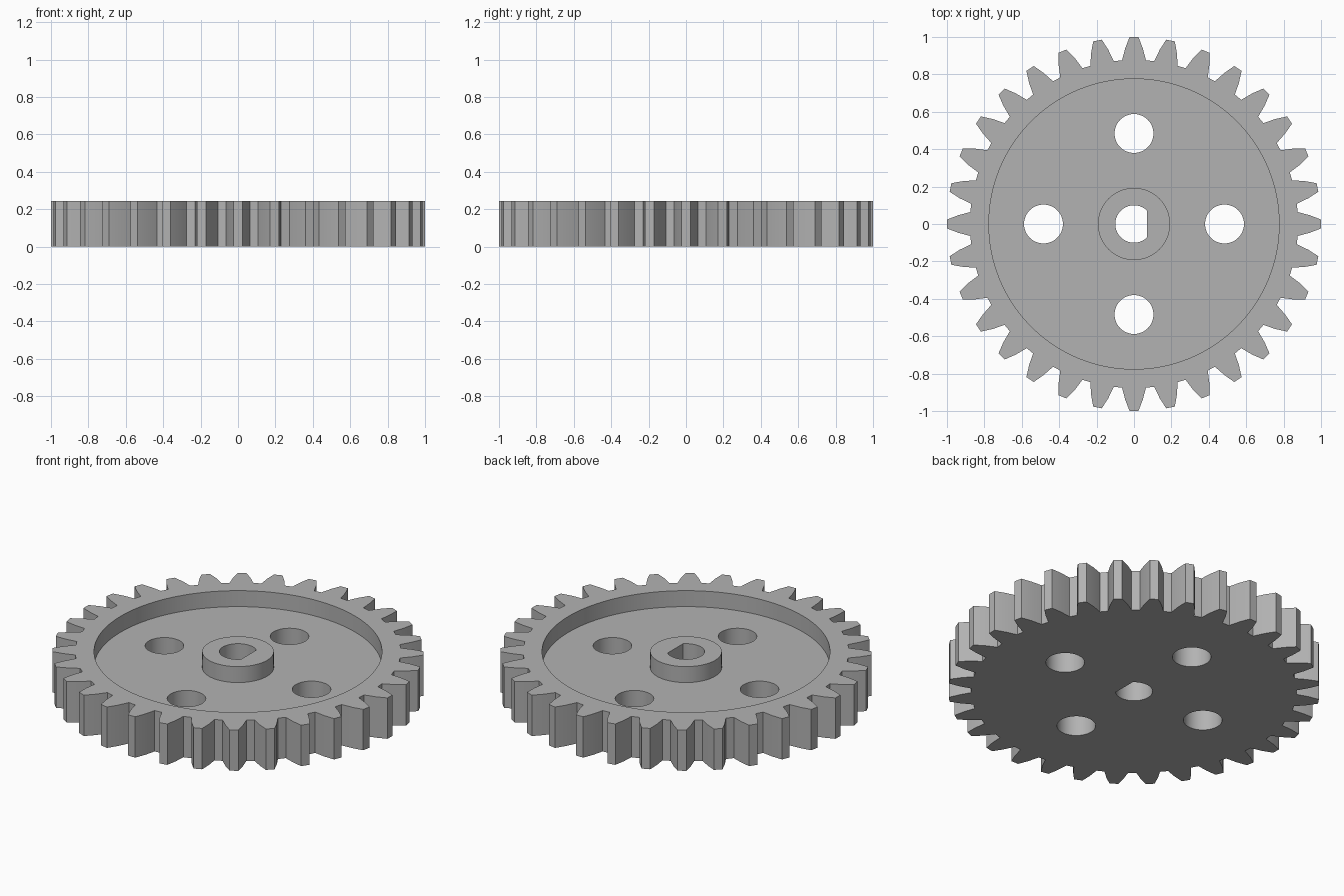
import bpy
import bmesh
from math import sin, cos, pi, radians, acos

cube = bpy.data.objects.get("Cube")
if cube:
    bpy.data.objects.remove(cube, do_unlink=True)

TEETH = 32
HEIGHT = 0.243
FLOOR = 0.148
RIM_R = 0.776
HUB_R = 0.193
BORE_R = 0.1
HOLE_R = 0.104
HOLE_DIST = 0.484

grey = bpy.data.materials.new("plain_grey")
grey.use_nodes = True
COLOUR = (0.45, 0.45, 0.45, 1)
grey.diffuse_color = COLOUR
grey.node_tree.nodes["Principled BSDF"].inputs["Base Color"].default_value = COLOUR


def circle(radius, cx=0, cy=0, count=64):
    return [(cx + radius * cos(2 * pi * i / count), cy + radius * sin(2 * pi * i / count))
            for i in range(count)]


def prism(name, outline, z0, z1):
    """Extrude a closed outline from z0 to z1."""
    bm = bmesh.new()
    face = bm.faces.new([bm.verts.new((x, y, z0)) for x, y in outline])
    top = bmesh.ops.extrude_face_region(bm, geom=[face])
    verts = [v for v in top["geom"] if isinstance(v, bmesh.types.BMVert)]
    bmesh.ops.translate(bm, verts=verts, vec=(0, 0, z1 - z0))
    bmesh.ops.recalc_face_normals(bm, faces=bm.faces)
    mesh = bpy.data.meshes.new(name)
    bm.to_mesh(mesh)
    bm.free()
    obj = bpy.data.objects.new(name, mesh)
    mesh.materials.append(grey)
    bpy.context.collection.objects.link(obj)
    return obj


def cut(target, cutter):
    """Subtract the cutter, then discard it."""
    mod = target.modifiers.new("cut", "BOOLEAN")
    mod.operation = "DIFFERENCE"
    mod.solver = "EXACT"
    mod.object = cutter
    bpy.ops.object.select_all(action="DESELECT")
    bpy.context.view_layer.objects.active = target
    target.select_set(True)
    bpy.ops.object.modifier_apply(modifier=mod.name)
    bpy.data.objects.remove(cutter, do_unlink=True)


# Toothed outline: each half tooth as (radius, half width)
flank = [(0.875, 0.064), (0.94, 0.047), (1.0, 0.0235)]
tooth = [(r, -w) for r, w in flank] + [(r, w) for r, w in reversed(flank)]
outline = []
for i in range(TEETH):
    a = 2 * pi * i / TEETH
    outline += [(r * cos(a) - w * sin(a), r * sin(a) + w * cos(a)) for r, w in tooth]
gear = prism("gear_wheel", outline, 0, HEIGHT)

# Ring-shaped recess around the hub
recess = prism("recess_cutter", circle(RIM_R, count=128), FLOOR, HEIGHT + 0.1)
cut(recess, prism("hub_core", circle(HUB_R), FLOOR - 0.1, HEIGHT + 0.2))
cut(gear, recess)

# Four round holes through the web
for i in range(4):
    a = i * pi / 2
    cut(gear, prism("hole_cutter", circle(HOLE_R, HOLE_DIST * cos(a), HOLE_DIST * sin(a)),
                    -0.1, HEIGHT + 0.1))

# D-shaped bore with its flat towards +x
half = acos(0.7)
steps = 48
bore = [(BORE_R * cos(half + (2 * pi - 2 * half) * i / steps),
         BORE_R * sin(half + (2 * pi - 2 * half) * i / steps)) for i in range(steps + 1)]
cut(gear, prism("bore_cutter", bore, -0.1, HEIGHT + 0.1))

# Smooth round walls, crisp teeth
bpy.ops.object.shade_smooth_by_angle(angle=radians(9))
